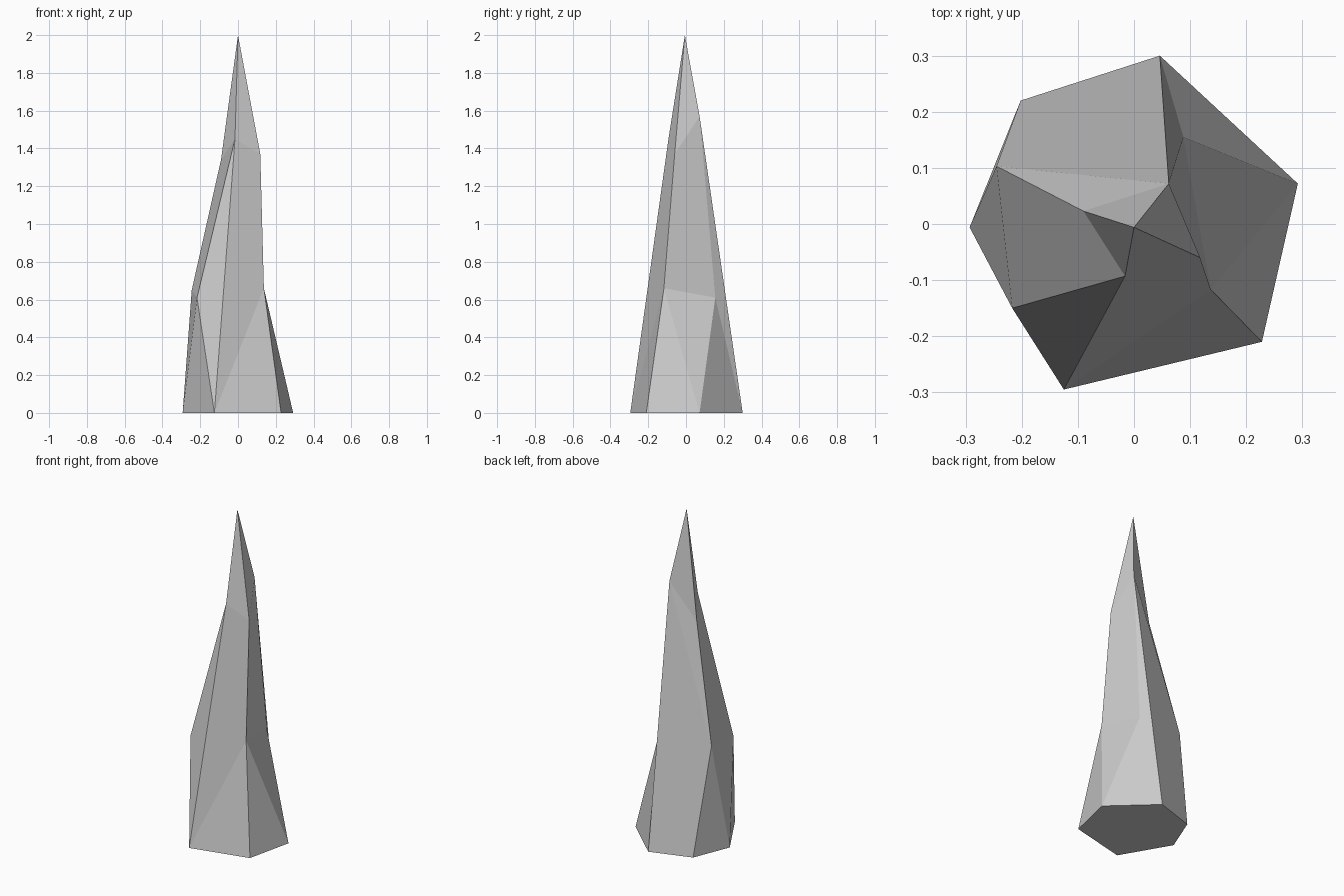
import bpy
import bmesh

# Remove the default cube
default_cube = bpy.data.objects.get("Cube")
if default_cube:
    bpy.data.objects.remove(default_cube, do_unlink=True)


def flat_material(name, colour):
    """One plain material, matching in viewport and render."""
    material = bpy.data.materials.new(name)
    material.use_nodes = True
    material.diffuse_color = colour
    shader = next(n for n in material.node_tree.nodes if n.type == "BSDF_PRINCIPLED")
    shader.inputs["Base Color"].default_value = colour
    shader.inputs["Roughness"].default_value = 0.9
    return material


# Corner rings of the spire, one letter for each corner
corners = {
    # footprint
    "a": (-0.125, -0.295, 0), "b": (0.228, -0.21, 0), "c": (0.292, 0.072, 0),
    "d": (0.046, 0.3, 0), "e": (-0.202, 0.22, 0), "f": (-0.293, -0.006, 0),
    # shoulder
    "g": (0.137, -0.117, 0.66), "h": (0.088, 0.155, 0.61),
    "i": (-0.245, 0.103, 0.65), "j": (-0.217, -0.15, 0.61),
    # neck
    "k": (0.118, -0.06, 1.37), "l": (0.062, 0.072, 1.57),
    "m": (-0.09, 0.023, 1.34), "n": (-0.016, -0.093, 1.45),
    # tip
    "t": (0, -0.006, 2),
}

# Facets, each spelled by its corners
underside = ["fedcba"]
foot_facets = ["abg", "bcg", "chg", "cdh", "efi", "fij", "faj"]
tall_facets = ["dlh", "ghlk", "deil", "lmi", "ajn", "agkn", "imnj"]
tip_facets = ["tkl", "tlm", "tmn", "tnk"]

bm = bmesh.new()
verts = {letter: bm.verts.new(place) for letter, place in corners.items()}
for facet in underside + foot_facets + tall_facets + tip_facets:
    bm.faces.new([verts[letter] for letter in facet])
bmesh.ops.recalc_face_normals(bm, faces=bm.faces)

# Stone spire, flat shaded
mesh = bpy.data.meshes.new("stone_spire")
bm.to_mesh(mesh)
bm.free()
mesh.materials.append(flat_material("pale_grey_stone", (0.6, 0.6, 0.6, 1)))
spire = bpy.data.objects.new("stone_spire", mesh)
bpy.context.collection.objects.link(spire)
